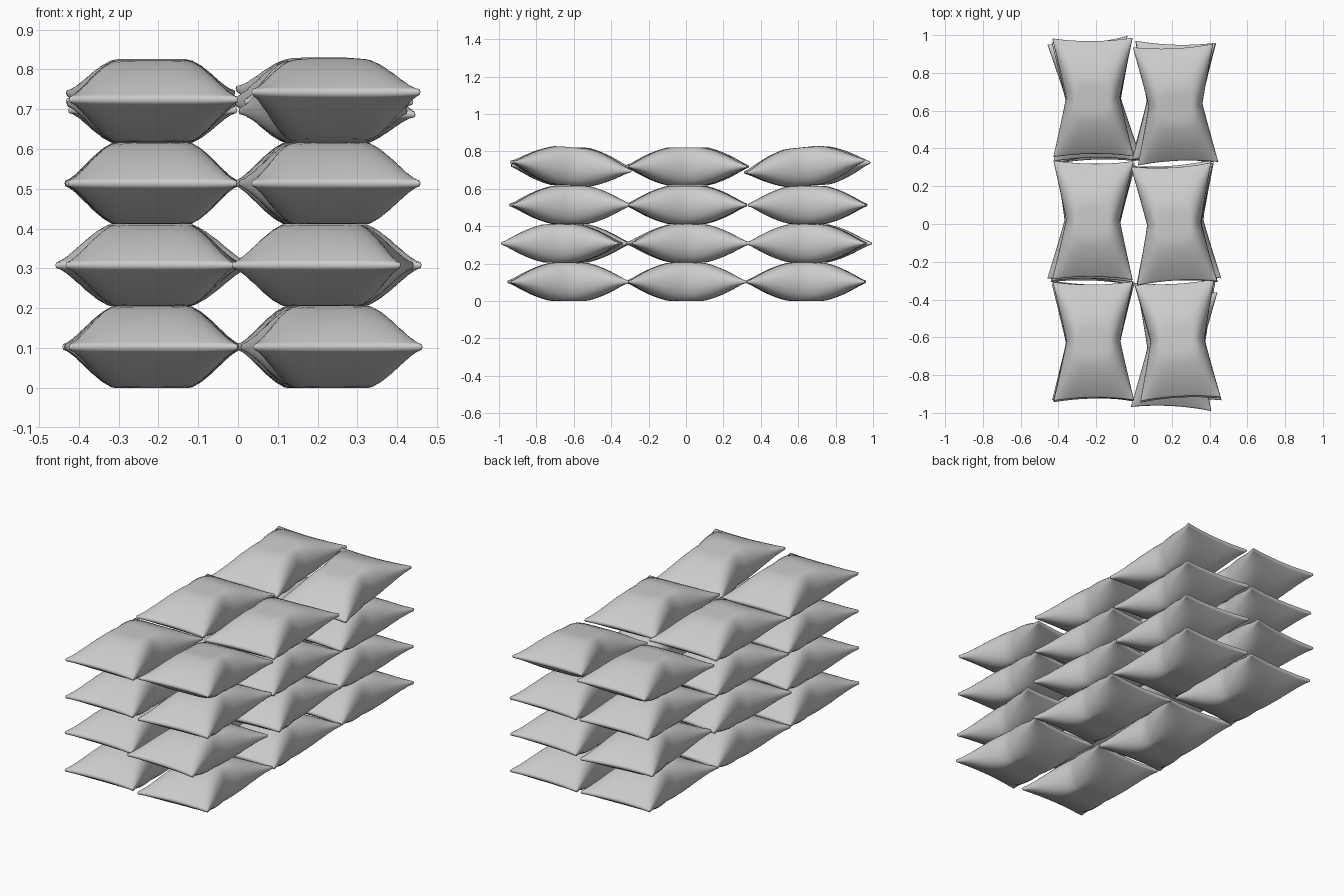
import bpy, bmesh
from math import radians, sin, pi

if "Cube" in bpy.data.objects:
    bpy.data.objects.remove(bpy.data.objects["Cube"])

HALF_L, CORNER_W, WAIST_W, HALF_H = 0.315, 0.213, 0.143, 0.1025
NU, NV = 22, 28


def pillow_point(u, v, side):
    # waisted outline, slightly hollow ends, puffed and flattened middle
    w = WAIST_W + (CORNER_W - WAIST_W) * abs(v) ** 1.05
    x = u * w
    y = v * (HALF_L - 0.016 * (1 - u * u))
    f = max(0.0, 1 - abs(u) ** 4.5) ** 0.6
    g = max(0.0, 1 - abs(v) ** 2.0)
    edge = abs(u) > 0.9999 or abs(v) > 0.9999
    z = 0.0 if edge else min(HALF_H, 0.007 + HALF_H * 1.03 * f * g)
    return x, y, side * z


def make_pillow_mesh():
    bm = bmesh.new()
    for side in (1, -1):
        grid = [[bm.verts.new(pillow_point(sin(pi / 2 * (2 * i / NU - 1)),
                                           sin(pi / 2 * (2 * j / NV - 1)), side))
                 for i in range(NU + 1)] for j in range(NV + 1)]
        for j in range(NV):
            for i in range(NU):
                q = [grid[j][i], grid[j][i + 1], grid[j + 1][i + 1], grid[j + 1][i]]
                bm.faces.new(q if side > 0 else q[::-1])
    # weld the seam
    bmesh.ops.remove_doubles(bm, verts=[v for v in bm.verts if abs(v.co.z) < 1e-6], dist=1e-5)
    for f in bm.faces:
        f.smooth = True
    me = bpy.data.meshes.new("sack")
    bm.to_mesh(me)
    bm.free()
    return me


# per layer: (x, y, turn) front to back, left column then right column
LAYERS = [
    [(-.218, -.625, 1), (-.218, .0, -2), (-.215, .64, 2),
     (.235, -.63, 3), (.22, .0, 2), (.215, .645, -1)],
    [(-.215, -.62, -1), (-.225, .01, -4), (-.214, .66, 6),
     (.213, -.665, -3), (.225, .01, 4.5), (.21, .645, -2)],
    [(-.215, -.62, 0), (-.215, .01, -1), (-.218, .65, 1),
     (.23, -.62, 3), (.215, .0, 2), (.212, .65, -1.5)],
    [(-.215, -.62, 0.5), (-.217, .02, -0.5), (-.217, .67, 0.5),
     (.23, -.615, 3), (.212, .0, 3), (.22, .632, 2.5)],
]
TOP_TILT = [-1, 0, 4, -4.5, 0, 6]

mesh = make_pillow_mesh()
for k, layer in enumerate(LAYERS):
    for n, (x, y, turn) in enumerate(layer):
        ob = bpy.data.objects.new(f"sack_layer{k + 1}_{n + 1}", mesh.copy())
        bpy.context.collection.objects.link(ob)
        ob.location = (x, y, HALF_H + k * 0.2055)
        tilt = TOP_TILT[n] if k == 3 else 0
        ob.rotation_euler = (radians(tilt), 0, radians(turn))
